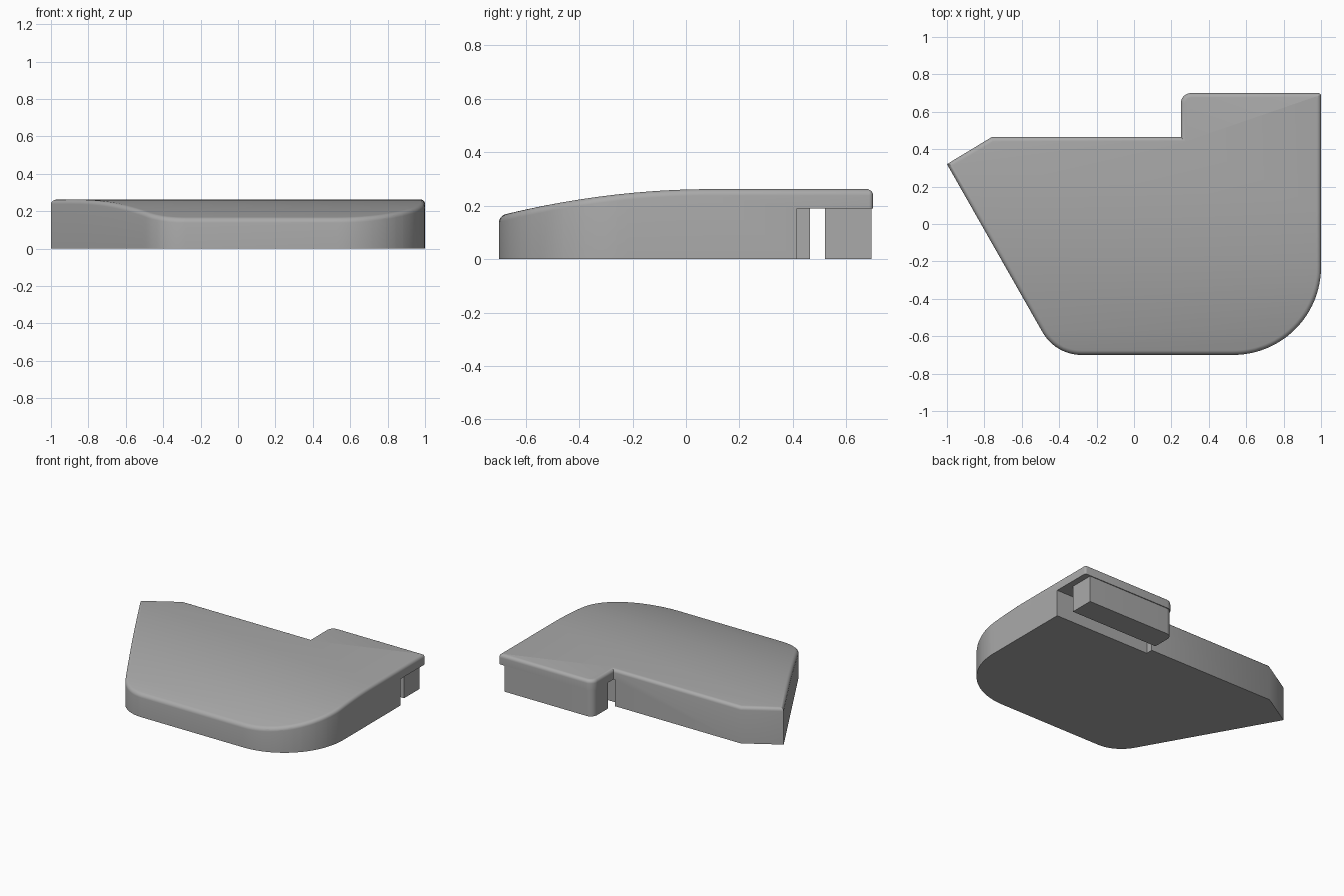
import bpy, bmesh, math
from mathutils import Vector

if "Cube" in bpy.data.objects:
    bpy.data.objects.remove(bpy.data.objects["Cube"])

TOP, RIM, TAB_Z = 0.262, 0.024, 0.19

grey = bpy.data.materials.new("plain grey")
grey.use_nodes = True
grey.diffuse_color = (0.4, 0.4, 0.4, 1)
grey.node_tree.nodes["Principled BSDF"].inputs["Base Color"].default_value = (0.4, 0.4, 0.4, 1)


def rounded(corners):
    """Outline from (x, y, radius, segments) corners."""
    pts, n = [], len(corners)
    for i, (x, y, r, seg) in enumerate(corners):
        p = Vector((x, y))
        if r == 0:
            pts.append(p)
            continue
        a = (Vector(corners[i - 1][:2]) - p).normalized()
        b = (Vector(corners[(i + 1) % n][:2]) - p).normalized()
        half = a.angle(b) / 2
        centre = p + (a + b).normalized() * r / math.sin(half)
        start = p + a * r / math.tan(half) - centre
        end = p + b * r / math.tan(half) - centre
        turn = math.pi - 2 * half
        for k in range(seg + 1):
            t = k / seg
            pts.append(centre + (start * math.sin((1 - t) * turn) + end * math.sin(t * turn)) / math.sin(turn))
    return pts


def prism(outline, z0, z1):
    bm = bmesh.new()
    face = bm.faces.new([bm.verts.new((p.x, p.y, z0)) for p in outline])
    ext = bmesh.ops.extrude_face_region(bm, geom=[face])
    for v in ext["geom"]:
        if isinstance(v, bmesh.types.BMVert):
            v.co.z = z1
    bmesh.ops.recalc_face_normals(bm, faces=bm.faces)
    return bm


def finish(bm, name):
    mesh = bpy.data.meshes.new(name)
    bm.to_mesh(mesh)
    bm.free()
    mesh.materials.append(grey)
    obj = bpy.data.objects.new(name, mesh)
    bpy.context.collection.objects.link(obj)
    return obj


def smooth(obj):
    bpy.ops.object.select_all(action="DESELECT")
    obj.select_set(True)
    bpy.context.view_layer.objects.active = obj
    bpy.ops.object.shade_smooth_by_angle(angle=math.radians(32))


# Body: rounded outline with a soft top rim
bm = prism(rounded([
    (-1, 0.32, 0, 0), (-0.42, -0.7, 0.24, 12), (1, -0.7, 0.47, 24),
    (1, 0.7, 0.015, 4), (0.25, 0.7, 0.055, 8), (0.25, 0.465, 0, 0), (-0.76, 0.465, 0, 0),
]), 0, TOP)
rim = [e for e in bm.edges if all(v.co.z > TOP - 0.001 for v in e.verts)]
bmesh.ops.bevel(bm, geom=rim, offset=RIM, segments=5, profile=0.5, affect="EDGES", clamp_overlap=False)

# Top curves down towards the front
for i in range(20):
    bmesh.ops.bisect_plane(bm, geom=bm.verts[:] + bm.edges[:] + bm.faces[:],
                           plane_co=(0, 0.1 - 0.04 * i, 0), plane_no=(0, 1, 0))
for v in bm.verts:
    if v.co.z > 0.2 and v.co.y < 0.1:
        v.co.z -= 0.1 * ((0.1 - v.co.y) / 0.8) ** 2
body = finish(bm, "body")

# Clear the space under the rear tab
cutter = finish(prism([Vector(p) for p in ((0.24, 0.415), (1.1, 0.415), (1.1, 0.9), (0.24, 0.9))],
                      -0.1, TAB_Z), "tab_cutter")
cutter.hide_render = True
cut = body.modifiers.new("tab clearance", "BOOLEAN")
cut.operation, cut.solver, cut.object = "DIFFERENCE", "EXACT", cutter
bpy.context.view_layer.objects.active = body
bpy.ops.object.modifier_apply(modifier=cut.name)
bpy.data.objects.remove(cutter)
smooth(body)

# Hook hanging below the tab
hook = finish(prism(rounded([
    (0.255, 0.52, 0, 0), (0.955, 0.52, 0, 0), (0.955, 0.694, 0, 0), (0.255, 0.694, 0.05, 8),
]), 0, TAB_Z + 0.005), "hook")
smooth(hook)
